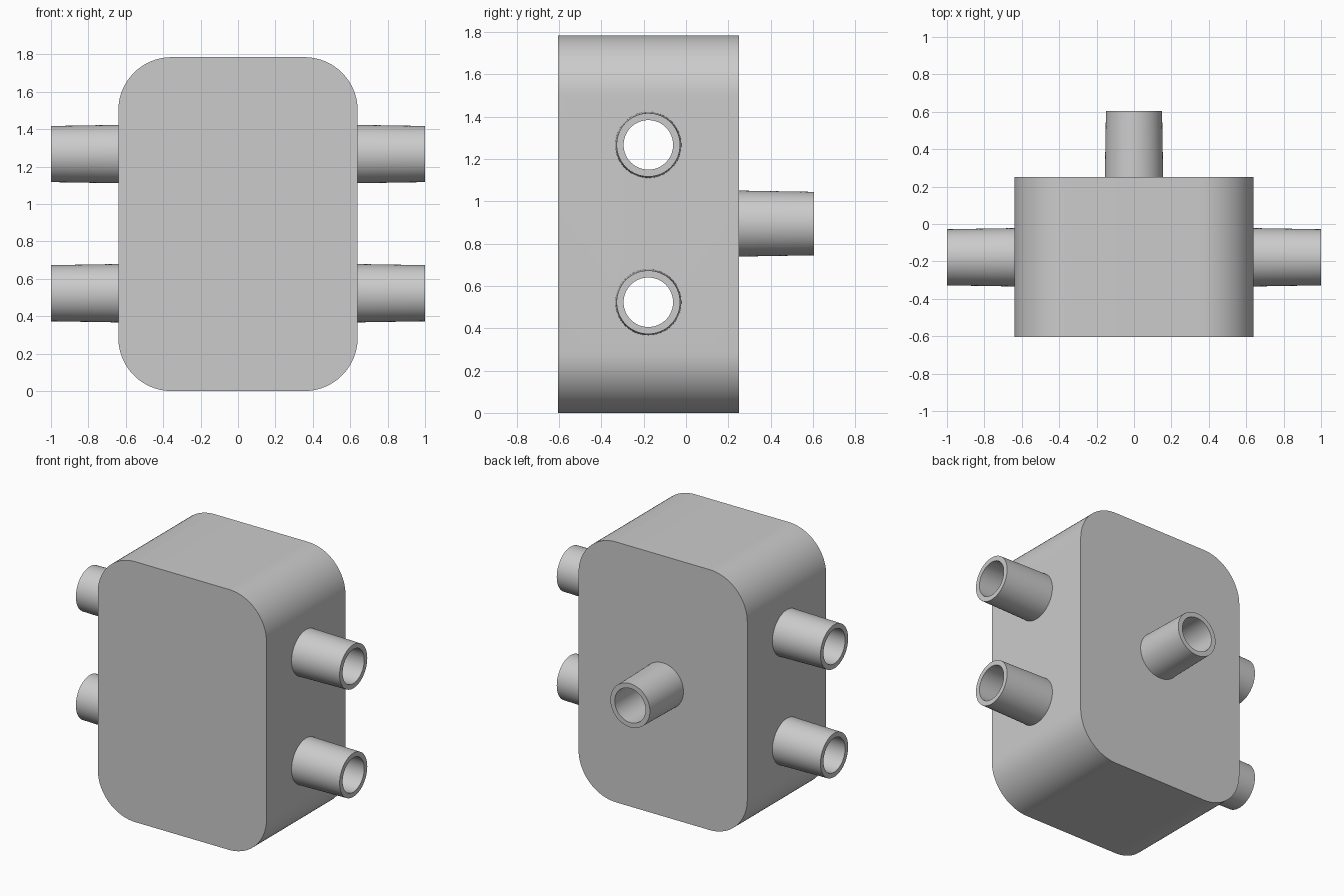
import bpy, bmesh, math
from mathutils import Matrix, Vector

cube = bpy.data.objects.get("Cube")
if cube:
    bpy.data.objects.remove(cube, do_unlink=True)

HALF_W, HEIGHT, FRONT, BACK, CORNER = 0.64, 1.785, -0.605, 0.25, 0.285
WALL, BORE, BASE_R, TIP_R, SEGS = 0.06, 0.117, 0.156, 0.15, 64
PORT_Y, PORT_ZS, MID_Z = -0.178, (0.523, 1.267), 0.895

grey = bpy.data.materials.new("light_grey")
grey.use_nodes = True
grey.diffuse_color = (0.6, 0.6, 0.6, 1)
grey.node_tree.nodes["Principled BSDF"].inputs["Base Color"].default_value = grey.diffuse_color


def add_object(name, bm):
    bmesh.ops.recalc_face_normals(bm, faces=bm.faces)
    mesh = bpy.data.meshes.new(name)
    bm.to_mesh(mesh)
    bm.free()
    mesh.materials.append(grey)
    obj = bpy.data.objects.new(name, mesh)
    bpy.context.collection.objects.link(obj)
    return obj


def rounded_block(name, inset):
    """Rounded rectangle in XZ, extruded along Y, shrunk by inset on all sides."""
    bm = bmesh.new()
    r, steps = CORNER - inset, 20
    cx, cz = HALF_W - CORNER, HEIGHT / 2 - CORNER
    points = []
    for quarter, (sx, sz) in enumerate([(1, 1), (-1, 1), (-1, -1), (1, -1)]):
        for i in range(steps + 1):
            a = (quarter + i / steps) * math.pi / 2
            points.append((sx * cx + r * math.cos(a), FRONT + inset,
                           HEIGHT / 2 + sz * cz + r * math.sin(a)))
    face = bm.faces.new([bm.verts.new(p) for p in points])
    grown = bmesh.ops.extrude_face_region(bm, geom=[face], use_keep_orig=True)
    moved = [g for g in grown["geom"] if isinstance(g, bmesh.types.BMVert)]
    bmesh.ops.translate(bm, verts=moved, vec=(0, BACK - FRONT - 2 * inset, 0))
    return add_object(name, bm)


def along(origin, direction):
    turn = Vector((0, 0, 1)).rotation_difference(Vector(direction))
    return Matrix.Translation(origin) @ turn.to_matrix().to_4x4()


def drill(origin, direction, length):
    bm = bmesh.new()
    bmesh.ops.create_cone(bm, cap_ends=True, segments=SEGS, radius1=BORE, radius2=BORE,
                          depth=length, matrix=along(origin, direction))
    return add_object("drill", bm)


def port(name, origin, direction, length):
    """Hollow spigot, tapering slightly to its open end."""
    bm = bmesh.new()
    profile = [(BORE, 0), (BASE_R, 0), (TIP_R, length), (BORE, length)]
    rings = [[bm.verts.new((r * math.cos(2 * math.pi * i / SEGS),
                            r * math.sin(2 * math.pi * i / SEGS), h))
              for i in range(SEGS)] for r, h in profile]
    for k, ring in enumerate(rings):
        following = rings[(k + 1) % len(rings)]
        for i in range(SEGS):
            j = (i + 1) % SEGS
            bm.faces.new((ring[i], ring[j], following[j], following[i]))
    bm.transform(along(origin, direction))
    return add_object(name, bm)


# Hollow housing with the port openings drilled through its walls
housing = rounded_block("housing", 0)
cutters = [rounded_block("cavity", WALL)]
cutters += [drill((0, PORT_Y, z), (1, 0, 0), 3 * HALF_W) for z in PORT_ZS]
cutters.append(drill((0, BACK, MID_Z), (0, 1, 0), 4 * WALL))
bpy.context.view_layer.objects.active = housing
for cutter in cutters:
    mod = housing.modifiers.new("cut", 'BOOLEAN')
    mod.operation, mod.solver, mod.object = 'DIFFERENCE', 'EXACT', cutter
    bpy.ops.object.modifier_apply(modifier=mod.name)
    bpy.data.objects.remove(cutter, do_unlink=True)

# Four side ports and one rear port
parts = [housing]
for side, sx in (("left", 1), ("right", -1)):
    for level, z in zip(("lower", "upper"), PORT_ZS):
        parts.append(port(f"{side}_{level}_port", (sx * HALF_W, PORT_Y, z),
                          (sx, 0, 0), 1 - HALF_W))
parts.append(port("rear_port", (0, BACK, MID_Z), (0, 1, 0), -FRONT - BACK))

# Smooth curved surfaces, crisp rims
bpy.ops.object.select_all(action='DESELECT')
for part in parts:
    part.select_set(True)
bpy.ops.object.shade_smooth_by_angle(angle=math.radians(30))
